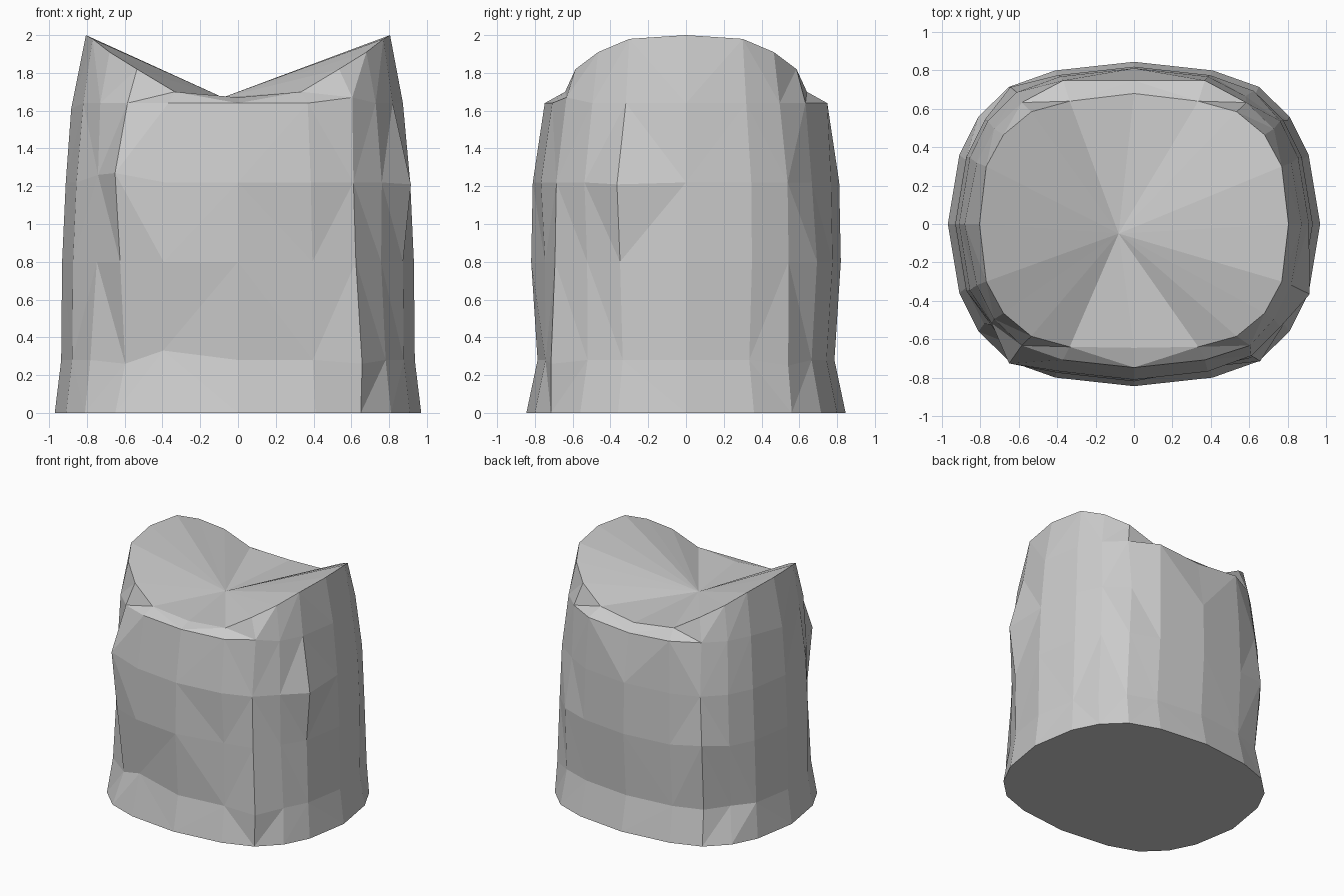
import bpy
import bmesh

cube = bpy.data.objects.get("Cube")
if cube:
    bpy.data.objects.remove(cube, do_unlink=True)

stone = bpy.data.materials.new("plain_grey")
stone.use_nodes = True
grey = (0.6, 0.6, 0.6, 1)
stone.diffuse_color = grey
stone.node_tree.nodes["Principled BSDF"].inputs["Base Color"].default_value = grey


def full_ring(quarter):
    """Mirror a quarter outline (side to back) into a closed ring."""
    half = quarter + [(-x, y, z) for x, y, z in quarter[-2::-1]]
    return half + [(x, -y, z) for x, y, z in half[-2:0:-1]]


# Quarter outlines: rounded-box body and the saddle-shaped rim
outline = [(0.97, 0), (0.91, 0.36), (0.81, 0.56), (0.65, 0.715), (0.41, 0.80), (0, 0.845)]
levels = [(0, 1, 1), (0.28, 0.965, 0.93), (0.8, 0.96, 0.97), (1.22, 0.94, 0.96), (1.64, 0.90, 0.885)]
rim = [(0.805, 0, 2), (0.77, 0.3, 1.98), (0.68, 0.465, 1.91),
       (0.535, 0.585, 1.82), (0.335, 0.64, 1.70), (0, 0.68, 1.67)]
rings = [full_ring([(x * sx, y * sy, z) for x, y in outline]) for z, sx, sy in levels]
rings.append(full_ring(rim))
count = len(rings[0])

# Hewn bumps and dents: (level, column) -> offset
nudges = {
    (3, 19): (0.06, -0.02, -0.01), (3, 13): (-0.04, -0.04, 0.05),
    (3, 12): (0.02, 0.02, 0.04), (1, 17): (0.03, -0.05, -0.02),
    (1, 14): (0, 0.02, 0.05), (2, 16): (0, 0.03, 0), (2, 18): (-0.02, 0.02, 0),
    (2, 12): (0.03, 0.02, 0), (1, 13): (0.03, 0.02, -0.02), (1, 8): (0.03, -0.03, 0),
    (3, 3): (-0.03, -0.02, 0), (1, 2): (0.02, 0.02, -0.03), (2, 7): (-0.02, 0.02, 0.03),
    (4, 5): (0, 0, -0.03), (4, 4): (0, 0.04, 0), (4, 6): (0, 0.04, 0),
    (4, 17): (0.02, 0, 0.03), (4, 10): (-0.01, 0, -0.03), (5, 15): (0, 0.035, 0),
}

bm = bmesh.new()
grid = []
for r, ring in enumerate(rings):
    row = []
    for c, point in enumerate(ring):
        dx, dy, dz = nudges.get((r, c), (0, 0, 0))
        row.append(bm.verts.new((point[0] + dx, point[1] + dy, point[2] + dz)))
    grid.append(row)


def is_hub(c):
    """Columns at which the facets' diagonals meet, mirrored in each quarter."""
    return c % 5 in (0, 2, 3)


# Faceted wall and bevel
for r in range(len(grid) - 1):
    for c in range(count):
        d = (c + 1) % count
        a, b, e, f = grid[r][c], grid[r][d], grid[r + 1][d], grid[r + 1][c]
        hub_low = r in (0, 3, 4)
        if is_hub(c) == hub_low:
            tris = ((a, b, e), (a, e, f))
        else:
            tris = ((a, b, f), (b, e, f))
        for tri in tris:
            bm.faces.new(tri)

# Flat base and fan-shaped sunken top
bm.faces.new(grid[0][::-1])
centre = bm.verts.new((-0.08, -0.05, 1.67))
for c in range(count):
    bm.faces.new((grid[-1][c], grid[-1][(c + 1) % count], centre))
bm.normal_update()

mesh = bpy.data.meshes.new("hewn_block")
bm.to_mesh(mesh)
bm.free()
mesh.materials.append(stone)
block = bpy.data.objects.new("hewn_block", mesh)
bpy.context.collection.objects.link(block)
